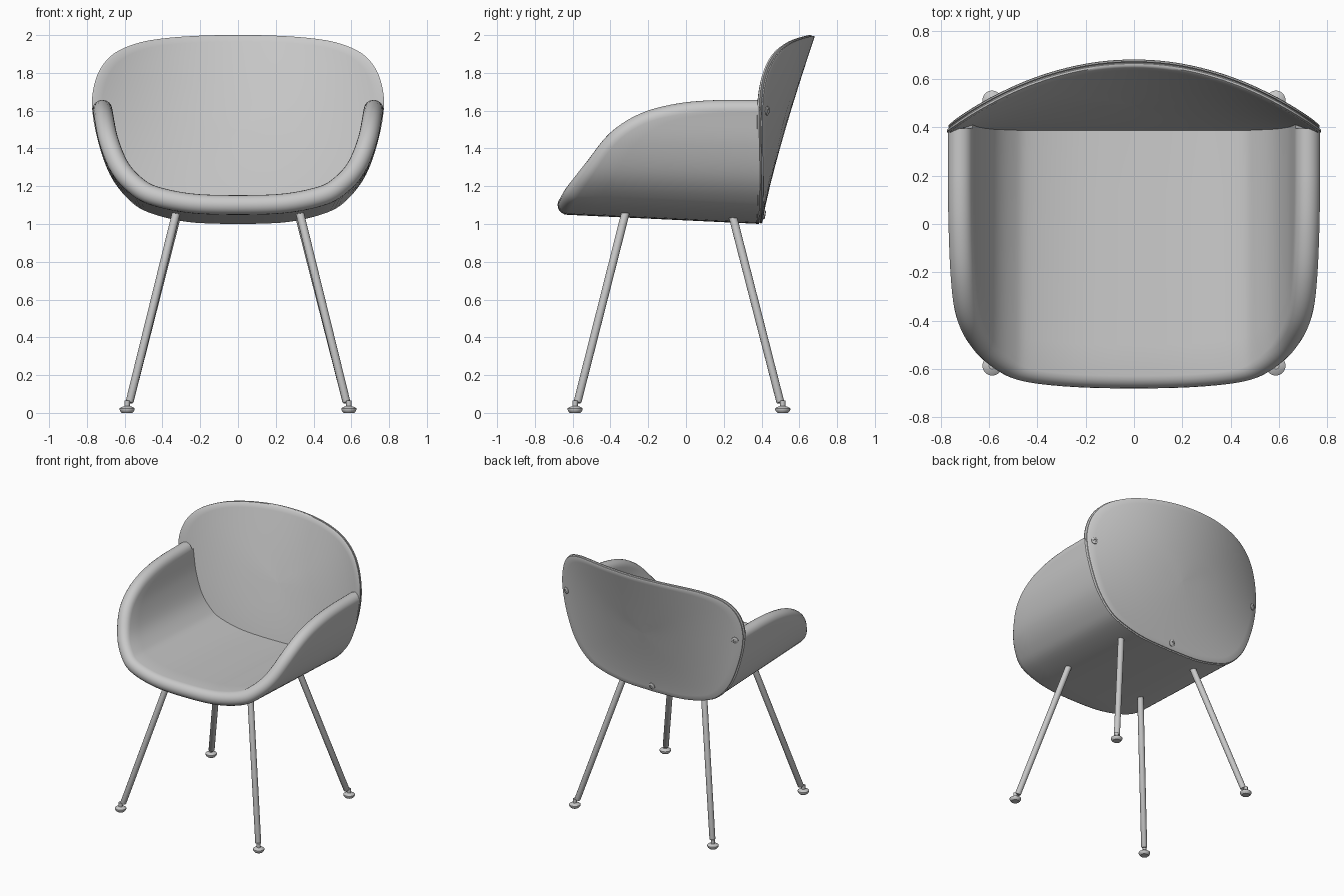
import bpy, bmesh, math
from mathutils import Vector, Matrix

cube = bpy.data.objects.get("Cube")
if cube:
    bpy.data.objects.remove(cube, do_unlink=True)

grey = bpy.data.materials.new("light_grey")
grey.use_nodes = True
grey.diffuse_color = (0.58, 0.58, 0.58, 1)
grey.node_tree.nodes["Principled BSDF"].inputs["Base Color"].default_value = (0.58, 0.58, 0.58, 1)


def finish(bm, name, angle=40):
    bmesh.ops.remove_doubles(bm, verts=bm.verts, dist=0.0003)
    bmesh.ops.holes_fill(bm, edges=bm.edges, sides=0)
    bmesh.ops.recalc_face_normals(bm, faces=bm.faces)
    me = bpy.data.meshes.new(name)
    bm.to_mesh(me)
    bm.free()
    ob = bpy.data.objects.new(name, me)
    bpy.context.collection.objects.link(ob)
    me.materials.append(grey)
    bpy.ops.object.select_all(action='DESELECT')
    ob.select_set(True)
    bpy.context.view_layer.objects.active = ob
    bpy.ops.object.shade_smooth_by_angle(angle=math.radians(angle))
    return ob


def loft(rows, name, angle=40):
    """Skin closed loops of equal length one after another."""
    bm = bmesh.new()
    vs = [[bm.verts.new(p) for p in row] for row in rows]
    n = len(rows[0])
    for a, b in zip(vs, vs[1:]):
        for i in range(n):
            j = (i + 1) % n
            bm.faces.new((a[i], a[j], b[j], b[i]))
    return finish(bm, name, angle)


def spline(pts, t):
    """Catmull-Rom through pts, t running from 0 to len - 1."""
    last = len(pts) - 1
    t = max(0.0, min(last, t))
    i = min(int(t), last - 1)
    f = t - i
    p = [Vector(pts[max(0, min(last, i + k))]) for k in (-1, 0, 1, 2)]
    if i == 0:
        p[0] = 2 * p[1] - p[2]
    if i == last - 1:
        p[3] = 2 * p[2] - p[1]
    return 0.5 * (2 * p[1] + (p[2] - p[0]) * f + (2 * p[0] - 5 * p[1] + 4 * p[2] - p[3]) * f ** 2
                  + (3 * p[1] - p[0] - 3 * p[2] + p[3]) * f ** 3)


def mirrored(half):
    return [(-p[0],) + tuple(p[1:]) for p in reversed(half[1:])] + list(half)


def back_y(x, z):
    """Curved sheet that the backrest lies on."""
    t = max(0.0, z - 1)
    return 0.40 + 0.28 * t ** 1.2 - 0.415 * t * x * x


# Seat shell: thick U-shaped tub with a rounded rim
H = 0.052
U = mirrored([(0, 1.052), (0.25, 1.062), (0.445, 1.107), (0.54, 1.167),
              (0.625, 1.272), (0.685, 1.43), (0.718, 1.605)])
# rim as (position along U, y) and the matching position along the back edge
RIM = mirrored([(0, -0.628), (1, -0.622), (2, -0.60), (3, -0.56), (4, -0.485),
                (5, -0.37), (5.6, -0.22), (5.9, -0.03), (6, 0.18), (6, 0.394)])
BACK = mirrored([(u, 0) for u in (0, 0.9, 1.8, 2.7, 3.6, 4.4, 4.95, 5.35, 5.7, 6)])


def surface(u, y):
    x, z = spline(U, u + 6)
    lift = 0.05 * (0.4 - y) / 1.05 * max(0, 1 - (z - 1.05) / 0.56)
    return Vector((x, y, z + lift))


def normal(u):
    d = spline(U, min(12, u + 6.02)) - spline(U, max(0, u + 5.98))
    return Vector((d.y, 0, -d.x)).normalized()


def rim(t):
    u, y = spline(RIM, t)
    return max(-6, min(6, u)), y


rows = []
STEPS, CAP, SUB = 8, 10, 5
for k in range(18 * SUB + 1):
    t = k / SUB
    ru, ry = rim(t)
    bu = max(-6, min(6, spline(BACK, t)[0]))
    b = surface(bu, 0.4)
    by = back_y(b.x, b.z) - 0.02
    outer, inner = [], []
    for i in range(STEPS + 1):
        f = i / STEPS
        u, y = bu + (ru - bu) * f, by + (ry - by) * f
        m, n = surface(u, y), normal(u)
        for side, sgn in ((outer, 1), (inner, -1)):
            p = m + n * H * sgn
            lim = back_y(p.x, p.z) - 0.015
            p.y = lim if i == 0 else min(p.y, lim)
            side.append(p)
    m, n = surface(ru, ry), normal(ru)
    tangent = surface(*rim(min(18, t + 0.05))) - surface(*rim(max(0, t - 0.05)))
    d = n.cross(tangent).normalized()
    cap = [m + n * H * math.cos(math.pi * j / CAP) + d * H * math.sin(math.pi * j / CAP)
           for j in range(1, CAP)]
    rows.append(outer + cap + inner[::-1])
loft(rows, "seat_shell", 50)

# Backrest: padded front sheet and a thin back sheet sharing one outline
OUTLINE = mirrored([(0, 2.0), (0.2, 1.997), (0.4, 1.982), (0.54, 1.955), (0.66, 1.90),
                    (0.735, 1.81), (0.77, 1.69), (0.768, 1.57), (0.735, 1.42), (0.67, 1.25),
                    (0.58, 1.13), (0.47, 1.06), (0.26, 1.01), (0, 1.0)])


def sheet(name, size, front, rear):
    edge = [spline(OUTLINE, i / 5) for i in range(26 * 5)]
    fs = [0.001, 0.2, 0.4, 0.6, 0.8, 0.93, 0.985]
    e = (rear - front) * 0.3
    profile = [(f, front) for f in fs] + [(1, front + e), (1, rear - e)] + [(f, rear) for f in fs[::-1]]
    loops = []
    for f, off in profile:
        loop = []
        for x, z in edge:
            px, pz = x * f * size, 1.5 + (z - 1.5) * f * size
            loop.append((px, back_y(px, pz) + off, pz))
        loops.append(loop)
    loft(loops, name, 40)


sheet("backrest_pad", 1.0, -0.032, -0.010)
sheet("backrest_back_sheet", 0.993, -0.011, 0.004)


def turned(name, profile, base, axis, sides=20):
    """Revolve (radius, height) points about an axis from base."""
    rot = Vector(axis).to_track_quat('Z', 'Y').to_matrix().to_4x4()
    mat = Matrix.Translation(base) @ rot
    loft([[mat @ Vector((r * math.cos(a), r * math.sin(a), h))
           for a in (2 * math.pi * i / sides for i in range(sides))] for r, h in profile], name, 40)


# Bolts on the rear of the backrest
for name, x, z in (("left_bolt", 0.715, 1.60), ("right_bolt", -0.715, 1.60), ("bottom_bolt", 0, 1.05)):
    y, e = back_y(x, z), 0.01
    axis = (-(back_y(x + e, z) - back_y(x - e, z)) / (2 * e), 1,
            -(back_y(x, z + e) - back_y(x, z - e)) / (2 * e))
    turned(name, [(0.024, -0.005), (0.024, 0.009), (0.019, 0.013), (0.011, 0.013), (0.009, 0.008)],
           (x, y, z), axis)

# Splayed legs with levelling feet
for side, sx in (("left", 1), ("right", -1)):
    for end, top_y, low_y, top_z in (("front", -0.315, -0.575, 1.08), ("back", 0.245, 0.50, 1.05)):
        top = Vector((sx * 0.322, top_y, top_z))
        low = Vector((sx * 0.575, low_y, 0.055))
        axis = top - low
        turned(f"{end}_{side}_leg", [(0.017, 0), (0.021, 0.006), (0.022, axis.length)], low, axis)
        foot = (sx * 0.587, low_y + (0.012 if low_y > 0 else -0.012), 0)
        turned(f"{end}_{side}_foot", [(0.028, 0), (0.036, 0.008), (0.040, 0.016), (0.040, 0.024),
                                      (0.030, 0.031), (0.014, 0.036), (0.014, 0.066)], foot, (0, 0, 1))
